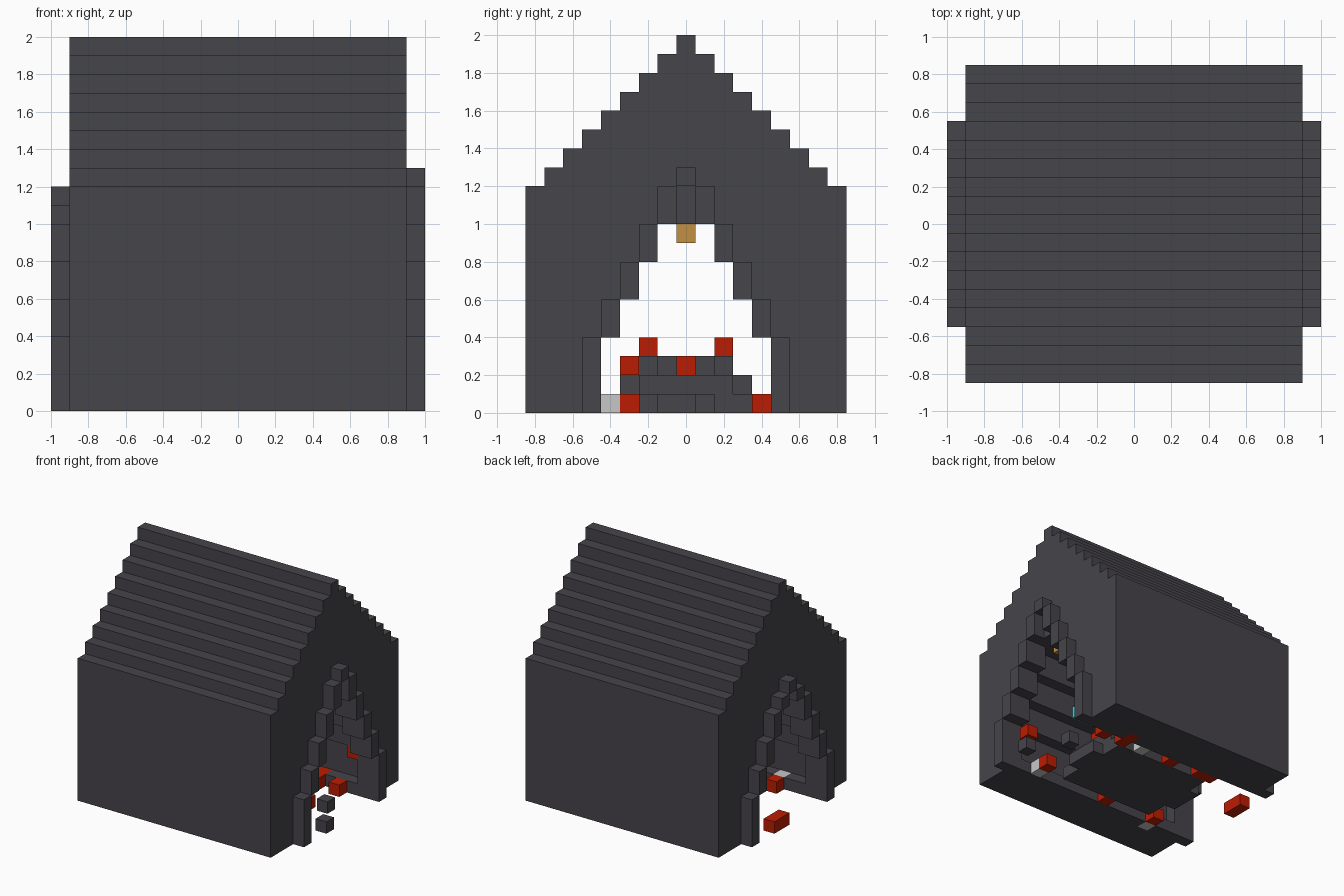
import bpy, bmesh

cube = bpy.data.objects.get("Cube")
if cube:
    bpy.data.objects.remove(cube, do_unlink=True)

U = 0.1  # block size


def material(name, rgb):
    m = bpy.data.materials.new(name)
    m.use_nodes = True
    m.diffuse_color = (*rgb, 1)
    m.node_tree.nodes["Principled BSDF"].inputs["Base Color"].default_value = (*rgb, 1)
    return m


stone = material("dark_stone", (0.061, 0.058, 0.068))
red = material("red", (0.5, 0.012, 0.001))
gold = material("gold", (0.54, 0.28, 0.055))
pale = material("pale_grey", (0.57, 0.57, 0.57))
cyan = material("cyan", (0.06, 0.65, 0.7))


def finish(name, bm, mat):
    bmesh.ops.recalc_face_normals(bm, faces=bm.faces)
    me = bpy.data.meshes.new(name)
    bm.to_mesh(me)
    bm.free()
    me.materials.append(mat)
    ob = bpy.data.objects.new(name, me)
    bpy.context.collection.objects.link(ob)
    return ob


def boxes(name, mat, items):
    """Boxes given as (x0, x1, y0, y1, z0, z1), joined in one object."""
    bm = bmesh.new()
    for x0, x1, y0, y1, z0, z1 in items:
        for v in bmesh.ops.create_cube(bm, size=1)["verts"]:
            v.co.x = x0 if v.co.x < 0 else x1
            v.co.y = y0 if v.co.y < 0 else y1
            v.co.z = z0 if v.co.z < 0 else z1
    return finish(name, bm, mat)


def block(x, y, z, sx=1, sy=1):
    """Block centred on x, y with its underside at z."""
    return (x - sx * U / 2, x + sx * U / 2, y - sy * U / 2, y + sy * U / 2, z, z + U)


def steps(levels):
    """Right half of a stepped outline from (half width, top height) pairs."""
    pts, z = [], 0
    for w, top in levels:
        pts += [(w, z), (w, top)]
        z = top
    return pts


def prism(name, x0, x1, inner):
    """Stepped house outline with an arch cut out of it, extruded along x."""
    outer = steps([(0.85 - U * i, 1.2 + U * i) for i in range(9)])
    arch = steps(inner)
    loop = outer + [(-y, z) for y, z in reversed(outer)]
    loop += [(-y, z) for y, z in arch] + arch[::-1]
    bm = bmesh.new()
    face = bm.faces.new([bm.verts.new((x0, y, z)) for y, z in loop])
    out = bmesh.ops.extrude_face_region(bm, geom=[face])["geom"]
    for v in out:
        if isinstance(v, bmesh.types.BMVert):
            v.co.x = x1
    return finish(name, bm, stone)


# House shell: two gable walls with arches, and a wider chamber between them
arch = [(0.45, 0.4), (0.35, 0.6), (0.25, 0.8), (0.15, 1.0)]
prism("hall", -0.8, 0.8, [(w + U, top) for w, top in arch])
prism("right_gable", 0.8, 0.9, arch)
prism("left_gable", -0.9, -0.8, arch)

# Low ledges at the foot of the hall walls, with gaps for coloured blocks
boxes("wall_ledges", stone, [
    (-0.8, 0.4, 0.45, 0.55, 0, U), (0.5, 0.8, 0.45, 0.55, 0, U),
    (-0.8, -0.6, -0.55, -0.45, 0, U), (-0.5, 0.8, -0.55, -0.45, 0, U)])

# Stepped trim around each arch, the second one a block lower at its tip
for name, x0, tip in (("right_arch_trim", 0.9, 1.2), ("left_arch_trim", -1.0, 1.1)):
    parts, z = [], 0
    for w, top in arch + [(0.05, tip)]:
        for y0 in (w, -w - U):
            parts.append((x0, x0 + U, y0, y0 + U, z, top))
        z = top
    parts.append((x0, x0 + U, -U / 2, U / 2, tip, tip + U))
    boxes(name, stone, parts)

# Low stepped mound in the middle of the hall
mound = []
for hx, hy, z, cut in ((0.55, 0.35, 0, 0.2), (0.45, 0.35, U, U), (0.3, 0.25, 2 * U, U)):
    mound += [(-hx, hx, -hy + cut, hy - cut, z, z + U),
              (-hx + U, hx - U, -hy, hy, z, z + U)]
boxes("mound", stone, mound)

# Loose blocks on the ground
boxes("loose_stones", stone, [block(0.95, -0.2, 0), block(0.75, 0.1, 0)])
boxes("red_ground_blocks", red, [
    block(0.65, 0.4, 0), block(0.45, 0.45, 0, 1, 2), block(-0.05, 0.4, 0),
    block(-0.4, 0.4, 0, 2), block(-0.05, -0.4, 0), block(-0.55, -0.4, 0),
    block(0.65, -0.3, 0), block(-0.95, 0.15, 0, 1, 2)])
boxes("pale_ground_blocks", pale, [
    block(0.65, -0.4, 0), block(0.25, 0.4, 0), block(-0.55, -0.5, 0)])

# Red blocks on the mound and on the walls
boxes("red_mound_blocks", red, [
    block(0.05, 0.2, 0.3), block(-0.05, -0.2, 0.3), block(0.35, 0, 0.2)])
boxes("red_wall_blocks", red, [block(0.85, -0.3, 0.2), block(0.75, 0.5, 0.3)])

# Hanging lamp and a bright beam high on the inner wall
boxes("lamp", gold, [block(0.75, 0, 0.9)])
boxes("wall_beam", cyan, [block(0.25, -0.3, 0.6, 2)])
